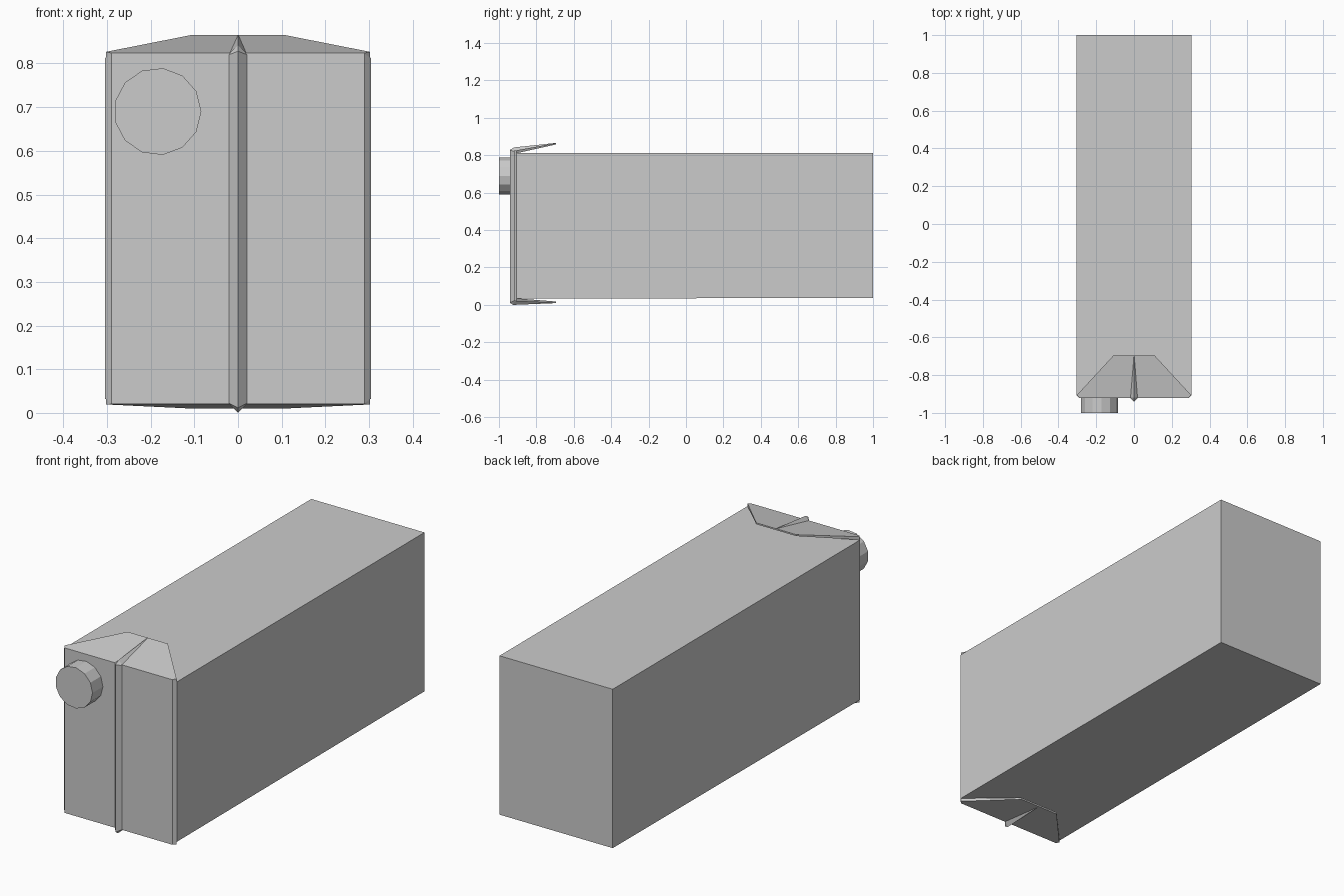
import bpy
from math import cos, sin, tau

if "Cube" in bpy.data.objects:
    bpy.data.objects.remove(bpy.data.objects["Cube"])


def make(name, verts, faces):
    me = bpy.data.meshes.new(name)
    me.from_pydata(verts, [], faces)
    me.update()
    ob = bpy.data.objects.new(name, me)
    bpy.context.collection.objects.link(ob)
    return ob


def loft(name, rings):
    """Skin a list of equal-length rings and cap both ends."""
    n = len(rings[0])
    verts = [v for r in rings for v in r]
    faces = []
    for k in range(len(rings) - 1):
        for i in range(n):
            j = (i + 1) % n
            faces.append((k * n + i, k * n + j, (k + 1) * n + j, (k + 1) * n + i))
    faces.append(tuple(reversed(range(n))))
    faces.append(tuple((len(rings) - 1) * n + i for i in range(n)))
    return make(name, verts, faces)


def rect(y, x, z0, z1):
    return [(-x, y, z0), (x, y, z0), (x, y, z1), (-x, y, z1)]


# carton body with a chamfered front end
loft("carton_body", [rect(-0.92, 0.29, 0.022, 0.822),
                     rect(-0.905, 0.305, 0.033, 0.812),
                     rect(1.0, 0.305, 0.038, 0.812)][::1])


# thin folded flaps above and below the front edge
def flap(name, root, tip):
    (r0, r1), (t0, t1) = root, tip
    outline = [(-0.29, -0.92), (0.29, -0.92), (0.302, -0.905),
               (0.108, -0.695), (-0.108, -0.695), (-0.302, -0.905)]

    def lerp(a, b, y):
        return a + (b - a) * (y + 0.92) / 0.225

    loft(name, [[(x, y, lerp(r0, t0, y)) for x, y in outline],
                [(x, y, lerp(r1, t1, y)) for x, y in outline]])


flap("top_flap", (0.808, 0.824), (0.858, 0.865))
flap("bottom_flap", (0.02, 0.036), (0.010, 0.018))


# raised seam: triangular ridge down the front and over both flaps
def seam_ring(w, base, ridge):
    return [(-w, *base), (0, *ridge), (w, *base)]


loft("seam_ridge", [seam_ring(0.003, (-0.695, 0.862), (-0.695, 0.866)),
                    seam_ring(0.021, (-0.918, 0.822), (-0.92, 0.842)),
                    seam_ring(0.021, (-0.919, 0.820), (-0.942, 0.828)),
                    seam_ring(0.021, (-0.919, 0.022), (-0.942, 0.012)),
                    seam_ring(0.021, (-0.915, 0.022), (-0.925, 0.0)),
                    seam_ring(0.003, (-0.71, 0.014), (-0.71, 0.009))])

# thirteen-sided screw cap
loft("screw_cap", [[(-0.184 + 0.1 * cos(i * tau / 13), y,
                     0.69 + 0.1 * sin(i * tau / 13)) for i in range(13)]
                   for y in (-0.915, -1.0)])

# consistent outward normals
import bmesh
for ob in bpy.data.objects:
    bm = bmesh.new()
    bm.from_mesh(ob.data)
    bmesh.ops.recalc_face_normals(bm, faces=bm.faces)
    bm.to_mesh(ob.data)
    bm.free()
